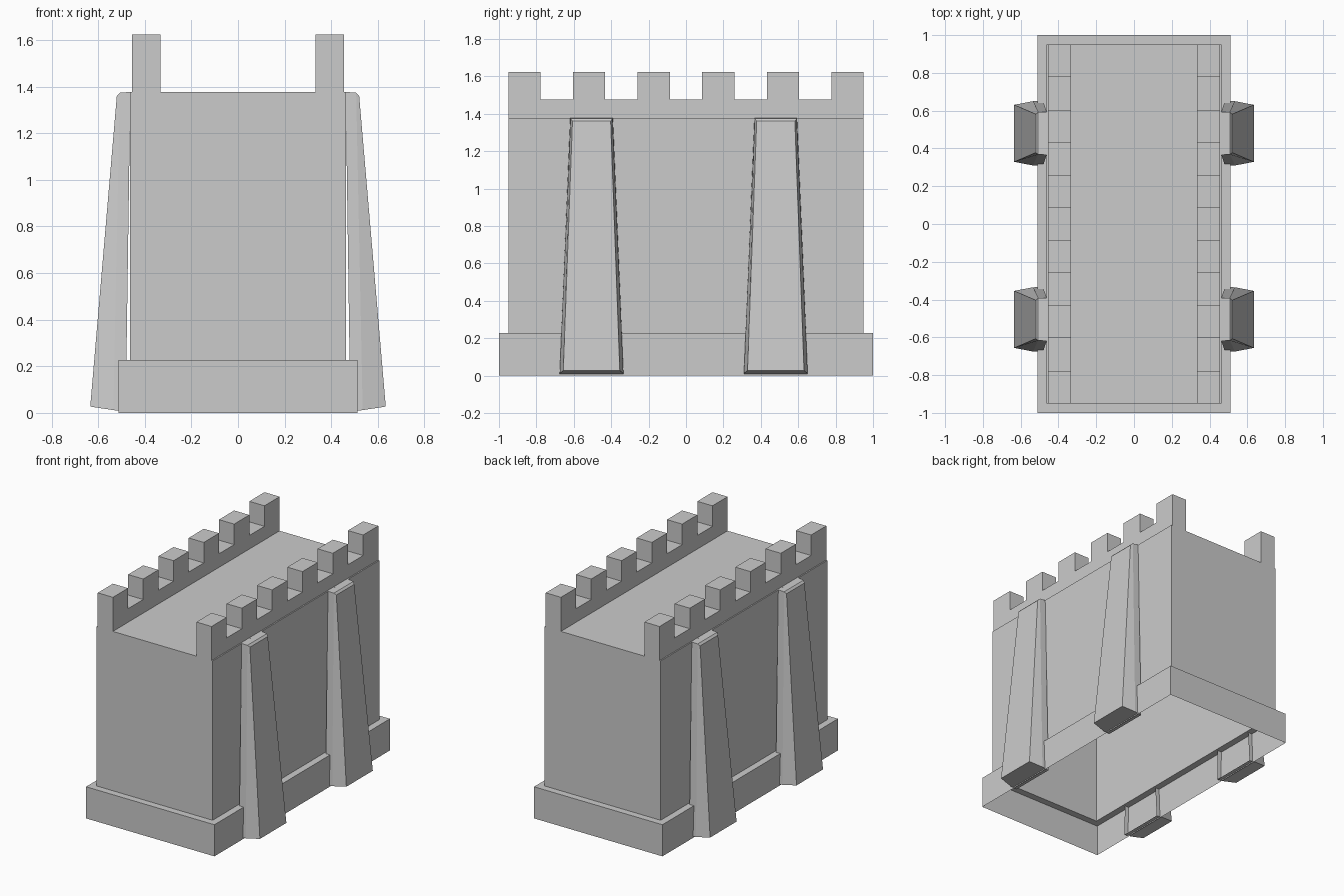
import bpy
import bmesh

if "Cube" in bpy.data.objects:
    bpy.data.objects.remove(bpy.data.objects["Cube"])


def make_object(name, bm):
    mesh = bpy.data.meshes.new(name)
    bm.to_mesh(mesh)
    bm.free()
    obj = bpy.data.objects.new(name, mesh)
    bpy.context.collection.objects.link(obj)
    return obj


def rect(bm, x, y, z):
    """Horizontal rectangle of vertices, counter-clockwise."""
    return [bm.verts.new((sx * x, sy * y, z))
            for sx, sy in ((-1, -1), (1, -1), (1, 1), (-1, 1))]


def loft(bm, rings):
    for a, b in zip(rings, rings[1:]):
        for i in range(4):
            j = (i + 1) % 4
            bm.faces.new((a[i], a[j], b[j], b[i]))


# Hollow wall block: plinth, ledge, walls and roof, open underneath
bm = bmesh.new()
rings = [rect(bm, *r) for r in ((0.512, 1.0, 0), (0.512, 1.0, 0.228),
                                (0.463, 0.95, 0.228), (0.463, 0.95, 1.377))]
loft(bm, rings)
bm.faces.new(rings[-1])
make_object("wall_block", bm)


# Crenellated parapets: stepped outline extruded across its thickness
def parapet(name, x0, x1):
    step, start = 1.9 / 11, -0.95
    bm = bmesh.new()
    outline = [(start, 1.377)]
    bottom = [(start + 1.9, 1.377)]
    for i in range(11):
        z = 1.623 if i % 2 == 0 else 1.475
        outline += [(start + i * step, z), (start + (i + 1) * step, z)]
    face = bm.faces.new([bm.verts.new((x0, y, z)) for y, z in outline + bottom])
    ext = bmesh.ops.extrude_face_region(bm, geom=[face])
    verts = [v for v in ext["geom"] if isinstance(v, bmesh.types.BMVert)]
    bmesh.ops.translate(bm, verts=verts, vec=(x1 - x0, 0, 0))
    bmesh.ops.recalc_face_normals(bm, faces=bm.faces)
    make_object(name, bm)


# Tapered buttress: bevelled front, open at the back against the wall
# each ring: (x bottom, z bottom, half width bottom, x top, z top, half width top)
BUTTRESS = ((0.482, 0.005, 0.171, 0.462, 1.377, 0.114),
            (0.535, 0.012, 0.170, 0.507, 1.374, 0.112),
            (0.634, 0.027, 0.151, 0.520, 1.360, 0.102))


def buttress(name, side, yc):
    bm = bmesh.new()
    rings = []
    for xb, zb, wb, xt, zt, wt in BUTTRESS:
        pts = ((xb, -wb, zb), (xb, wb, zb), (xt, wt, zt), (xt, -wt, zt))
        rings.append([bm.verts.new((side * x, yc + y, z)) for x, y, z in pts])
    loft(bm, rings)
    bm.faces.new(rings[-1])
    if side < 0:
        bmesh.ops.reverse_faces(bm, faces=bm.faces)
    make_object(name, bm)


for label, side in (("right", 1), ("left", -1)):
    parapet(f"parapet_{label}", side * 0.333, side * 0.454)
    buttress(f"buttress_{label}_front", side, -0.505)
    buttress(f"buttress_{label}_back", side, 0.48)
